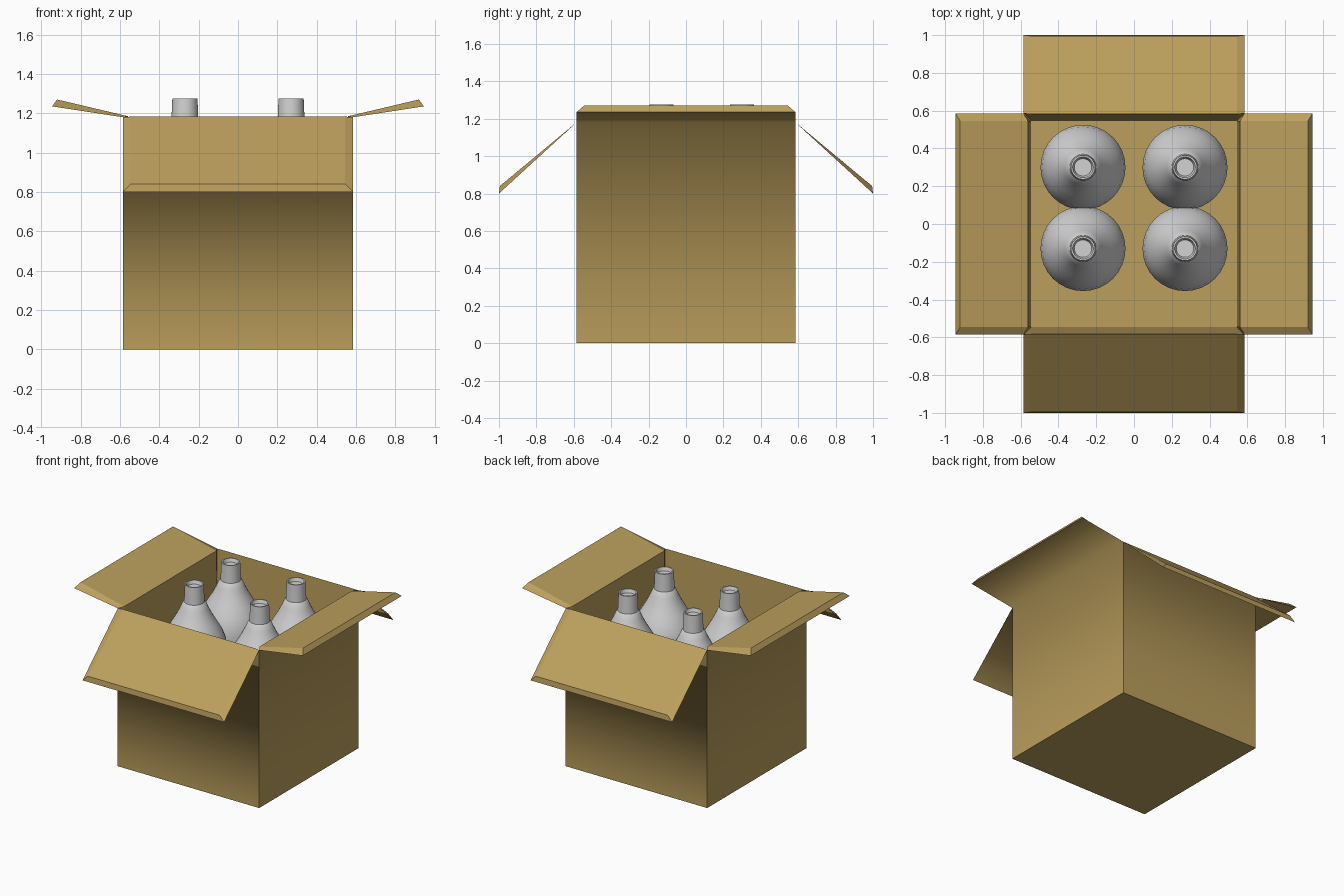
import bpy, bmesh
from math import cos, sin, pi
from mathutils import Matrix, Vector

cube = bpy.data.objects.get("Cube")
if cube:
    bpy.data.objects.remove(cube, do_unlink=True)


def material(name, rgb):
    m = bpy.data.materials.new(name)
    m.use_nodes = True
    m.diffuse_color = (*rgb, 1)
    m.node_tree.nodes["Principled BSDF"].inputs["Base Color"].default_value = (*rgb, 1)
    return m


def add_object(name, bm, mat):
    mesh = bpy.data.meshes.new(name)
    bm.to_mesh(mesh)
    bm.free()
    mesh.materials.append(mat)
    obj = bpy.data.objects.new(name, mesh)
    bpy.context.collection.objects.link(obj)
    return obj


cardboard = material("cardboard", (0.50, 0.345, 0.108))
plastic = material("pale grey plastic", (0.65, 0.65, 0.65))

HALF, INNER, HEIGHT, FLOOR = 0.585, 0.545, 1.18, 0.04


def panel(name, turn, tip, inner_tip, inner_hinge):
    """Wall with its folded flap; both thin out to nothing at the hinge."""
    rows = [(HALF, HALF, 0), (HALF, HALF, HEIGHT), (HALF, *tip),
            (INNER, *inner_tip), (INNER, *inner_hinge), (INNER, INNER, FLOOR)]
    bm = bmesh.new()
    spin = Matrix.Rotation(turn * pi / 2, 3, "Z")
    left, right = ([bm.verts.new(spin @ Vector((s * u, -d, z))) for u, d, z in rows]
                   for s in (-1, 1))
    # outer wall, flap underside, tip rim, flap top, inner wall
    for i in range(len(rows) - 1):
        bm.faces.new((left[i], right[i], right[i + 1], left[i + 1]))
    # flap side rims and the inner wall corners
    for side, step in ((left, 1), (right, -1)):
        bm.faces.new(side[1:5][::step])
        bm.faces.new((side[1], side[4], side[5])[::step])
    # only the outer fold is shaded smoothly
    for f in bm.faces:
        f.smooth = True
    fold = {left[1], right[1]}
    for e in bm.edges:
        e.smooth = set(e.verts) == fold
    add_object(name, bm, cardboard)


# Front and back flaps hang down, side flaps rise slightly
down = ((1.0, 0.80), (0.995, 0.84), (0.582, 1.183))
up = ((0.945, 1.235), (0.92, 1.27), (0.56, 1.185))
for turn, (side, flap) in enumerate((("front", down), ("left", up),
                                     ("back", down), ("right", up))):
    panel(side + "_wall_and_flap", turn, *flap)

# Box bottom, outside and inside faces
bm = bmesh.new()
for half, z, step in ((HALF, 0, -1), (INNER, FLOOR, 1)):
    corners = [(-half, -half), (half, -half), (half, half), (-half, half)]
    bm.faces.new([bm.verts.new((x, y, z)) for x, y in corners[::step]])
add_object("box_bottom", bm, cardboard)

# Bottle profile: base, body, shoulder, neck and recessed top
PROFILE = [(0, 0.04), (0.21, 0.04), (0.225, 0.06), (0.225, 0.80), (0.215, 0.865),
           (0.19, 0.93), (0.155, 0.99), (0.125, 1.04), (0.095, 1.10), (0.08, 1.135),
           (0.07, 1.145), (0.068, 1.18), (0.064, 1.275), (0.055, 1.275),
           (0.046, 1.25), (0, 1.25)]
SIDES = 32


def bottle(name, x, y):
    bm = bmesh.new()
    rings = []
    for r, z in PROFILE:
        n = SIDES if r else 1
        rings.append([bm.verts.new((x + r * cos(2 * pi * i / n), y + r * sin(2 * pi * i / n), z))
                      for i in range(n)])
    for a, b in zip(rings, rings[1:]):
        for i in range(SIDES):
            j = (i + 1) % SIDES
            quad = [a[i % len(a)], a[j % len(a)], b[j % len(b)], b[i % len(b)]]
            bm.faces.new(list(dict.fromkeys(quad)))
    obj = add_object(name, bm, plastic)
    bpy.ops.object.select_all(action="DESELECT")
    obj.select_set(True)
    bpy.context.view_layer.objects.active = obj
    bpy.ops.object.shade_smooth_by_angle(angle=pi / 6)


for row, y in (("front", -0.13), ("back", 0.30)):
    for side, x in (("left", 0.27), ("right", -0.27)):
        bottle(f"bottle_{row}_{side}", x, y)
